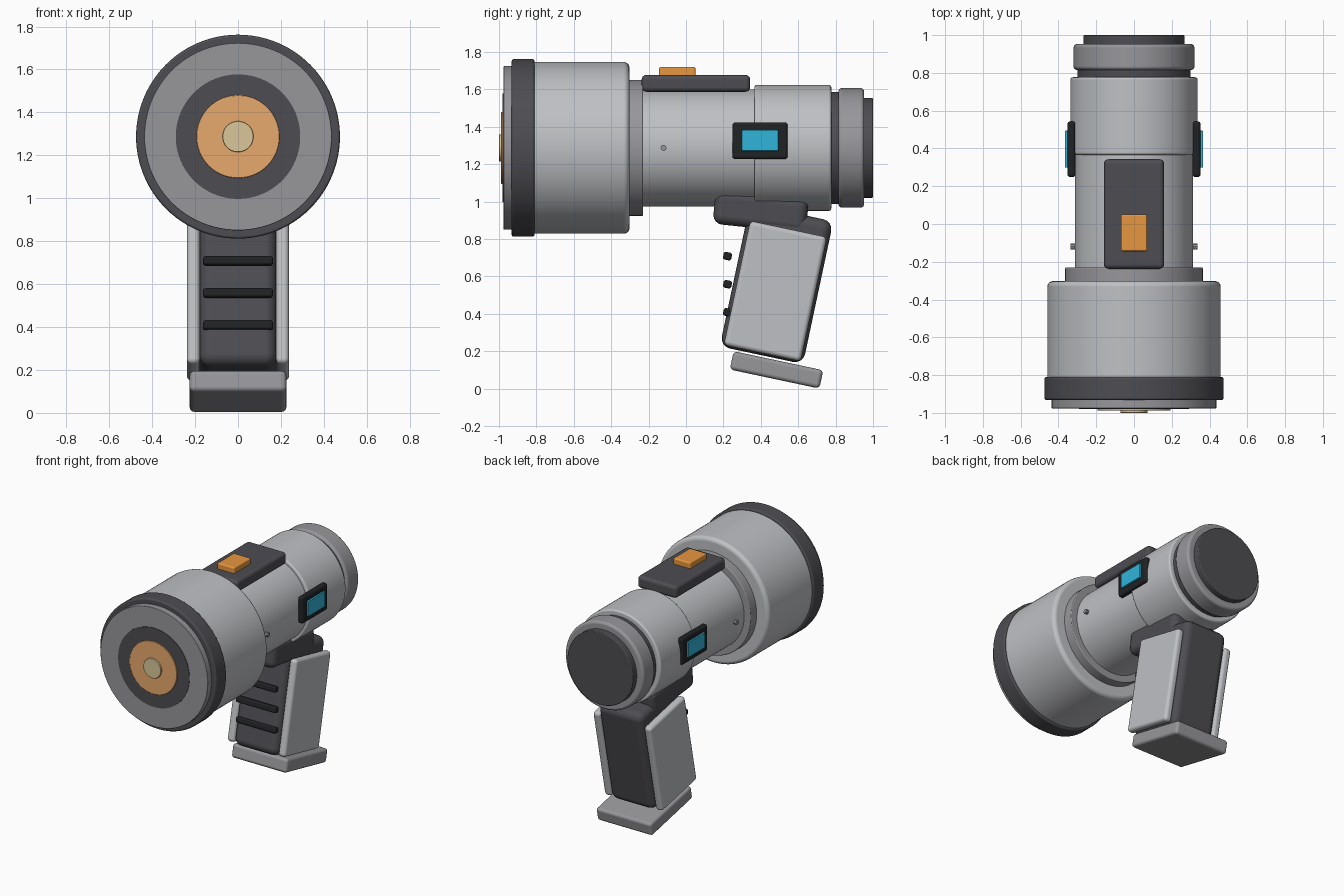
import bpy
from math import radians, sin, cos

if "Cube" in bpy.data.objects:
    bpy.data.objects.remove(bpy.data.objects["Cube"])

AXIS_Z = 1.287          # height of the lamp barrel axis
TILT = radians(12)      # lean of the pistol grip


def material(name, rgb):
    m = bpy.data.materials.new(name)
    m.diffuse_color = (*rgb, 1)
    m.use_nodes = True
    m.node_tree.nodes["Principled BSDF"].inputs["Base Color"].default_value = m.diffuse_color
    return m


SHELL = material("shell_grey", (0.52, 0.53, 0.55))
TRIM = material("trim_grey", (0.31, 0.31, 0.33))
RUBBER = material("dark_rubber", (0.075, 0.075, 0.085))
BLACK = material("black_frame", (0.015, 0.016, 0.018))
ORANGE = material("orange_switch", (0.80, 0.31, 0.05))
AMBER = material("amber_lens", (0.80, 0.40, 0.15))
BULB = material("cream_bulb", (0.70, 0.57, 0.32))
CYAN = material("cyan_display", (0.03, 0.46, 0.70))


def finish(ob, name, mat, bevel):
    ob.name = name
    ob.data.materials.append(mat)
    bpy.ops.object.transform_apply(location=False, rotation=False, scale=True)
    bpy.ops.object.shade_smooth_by_angle(angle=radians(35))
    if bevel:
        b = ob.modifiers.new("rounded_edges", 'BEVEL')
        b.width, b.segments, b.limit_method = bevel, 4, 'ANGLE'
        b.angle_limit = radians(40)
        b.harden_normals = True
    return ob


def barrel(name, y0, y1, r, mat, bevel=0.0):
    """Cylinder along the barrel axis between y0 and y1."""
    bpy.ops.mesh.primitive_cylinder_add(
        vertices=96, radius=r, depth=y1 - y0,
        location=(0, (y0 + y1) / 2, AXIS_Z), rotation=(radians(90), 0, 0))
    return finish(bpy.context.object, name, mat, bevel)


def box(name, centre, size, mat, bevel=0.0, tilt=0.0):
    """Rounded box, leaning backwards by tilt about x."""
    bpy.ops.mesh.primitive_cube_add(size=1, location=centre, rotation=(-tilt, 0, 0))
    bpy.context.object.scale = size
    return finish(bpy.context.object, name, mat, bevel)


# Barrel, front to back
barrel("bulb", -1.0, -0.97, 0.072, BULB, 0.004)
barrel("lens", -0.988, -0.95, 0.193, AMBER, 0.004)
barrel("reflector_ring", -0.980, -0.94, 0.29, RUBBER)
barrel("front_bezel", -0.976, -0.90, 0.437, TRIM, 0.004)
barrel("front_bumper", -0.932, -0.81, 0.475, RUBBER, 0.012)
barrel("lamp_housing", -0.86, -0.302, 0.459, SHELL, 0.03)
barrel("housing_collar", -0.34, -0.23, 0.364, TRIM, 0.006)
barrel("main_tube", -0.27, 0.42, 0.313, SHELL)
barrel("rear_body", 0.365, 0.777, 0.337, SHELL, 0.014)
barrel("rear_neck", 0.75, 0.84, 0.30, RUBBER, 0.006)
barrel("rear_ring", 0.815, 0.953, 0.32, TRIM, 0.02)
barrel("end_cap", 0.93, 1.0, 0.267, RUBBER, 0.006)

# Switch on top
box("switch_plate", (0, 0.053, 1.632), (0.32, 0.58, 0.09), RUBBER, 0.025)
box("switch_button", (0, -0.047, 1.69), (0.14, 0.195, 0.06), ORANGE, 0.01)

# Side displays and screws
for side, s in (("left", -1), ("right", 1)):
    box(side + "_display_frame", (s * 0.331, 0.396, 1.325), (0.044, 0.296, 0.196), BLACK, 0.017)
    box(side + "_display", (s * 0.343, 0.396, 1.327), (0.046, 0.196, 0.112), CYAN, 0.004)
    bpy.ops.mesh.primitive_cylinder_add(
        vertices=8, radius=0.016, depth=0.04,
        location=(s * 0.315, -0.12, 1.287), rotation=(0, radians(90), 0))
    finish(bpy.context.object, side + "_screw", TRIM, 0)

# Pistol grip
box("grip_mount", (0, 0.40, 0.948), (0.37, 0.50, 0.185), RUBBER, 0.05, radians(6))
box("grip_core", (0, 0.484, 0.56), (0.36, 0.455, 0.78), RUBBER, 0.055, TILT)
for side, s in (("left", -1), ("right", 1)):
    box(side + "_grip_panel", (s * 0.208, 0.478, 0.521), (0.06, 0.42, 0.68), SHELL, 0.024, TILT)
box("grip_foot", (0, 0.484, 0.10), (0.45, 0.49, 0.1), TRIM, 0.022, TILT)

# Finger ridges on the front of the grip
for i in range(3):
    box(f"finger_ridge_{i + 1}", (0, 0.222, 0.708 - 0.15 * i), (0.325, 0.045, 0.042), BLACK, 0.012, TILT)
